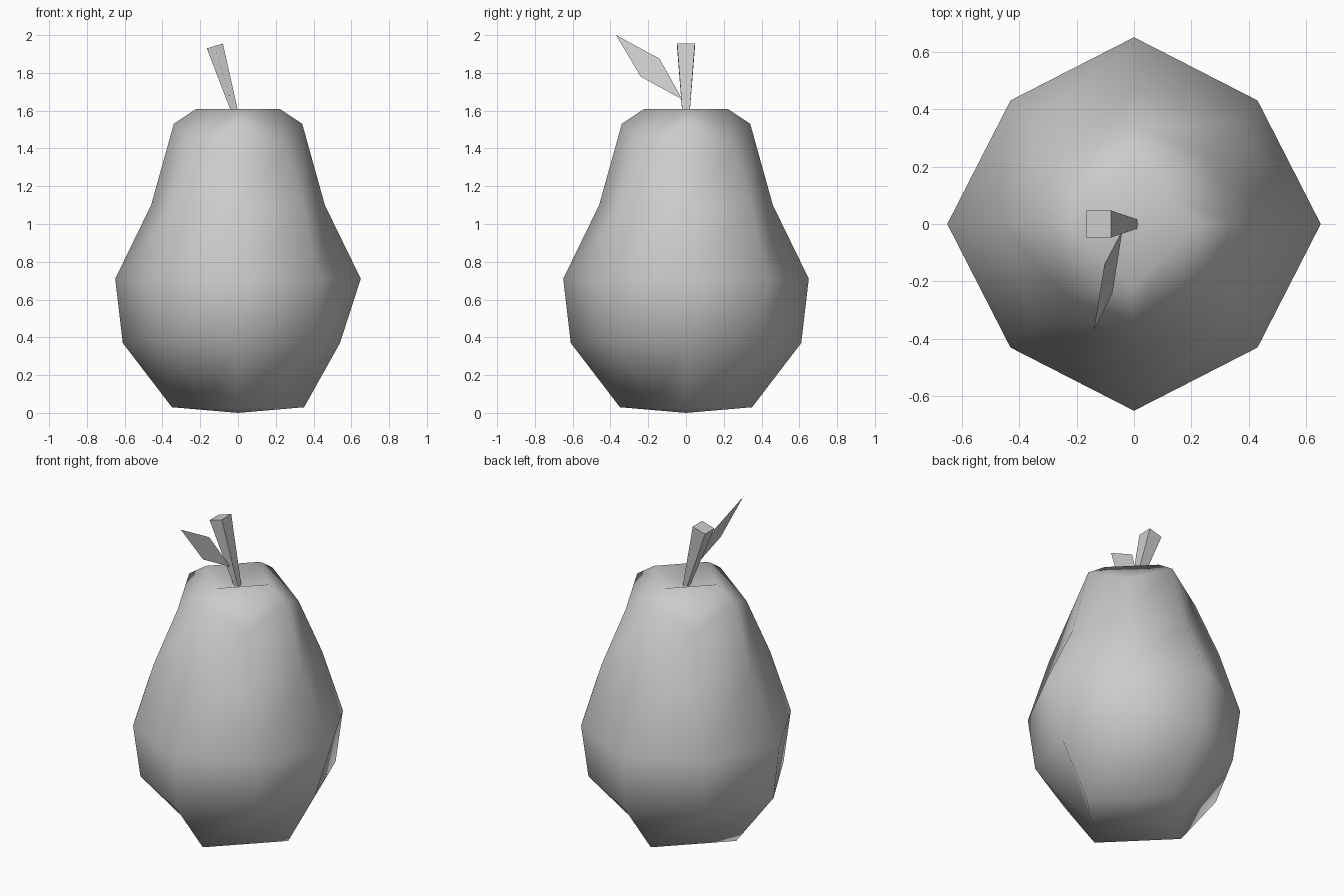
import bpy, bmesh
from math import cos, sin, pi, sqrt

cube = bpy.data.objects.get("Cube")
if cube:
    bpy.data.objects.remove(cube)

grey = bpy.data.materials.new("plain_grey")
grey.use_nodes = True
colour = (0.6, 0.6, 0.6, 1)
grey.diffuse_color = colour
grey.node_tree.nodes["Principled BSDF"].inputs["Base Color"].default_value = colour


def finish(bm, name, smooth=False):
    mesh = bpy.data.meshes.new(name)
    bm.to_mesh(mesh)
    bm.free()
    mesh.materials.append(grey)
    for poly in mesh.polygons:
        poly.use_smooth = smooth
    obj = bpy.data.objects.new(name, mesh)
    bpy.context.collection.objects.link(obj)
    return obj


# Fruit body: eight-sided rings (corner radius, corner z, side offset, side z)
rings = [
    (0.35, 0.03, 0.175, 0.03),
    (0.61, 0.37, 0.40, 0.39),
    (0.65, 0.71, 0.43, 0.71),
    (0.46, 1.10, 0.345, 1.09),
    (0.34, 1.53, 0.248, 1.42),
    (0.22, 1.61, 0.11, 1.61),
]
bm = bmesh.new()
loops = []
for corner, corner_z, side, side_z in rings:
    loop = []
    for i in range(8):
        r, z = (side * sqrt(2), side_z) if i % 2 else (corner, corner_z)
        loop.append(bm.verts.new((r * cos(i * pi / 4), r * sin(i * pi / 4), z)))
    loops.append(loop)
loops[1][0].co.x = 0.54  # dent on one side

for low, high in zip(loops, loops[1:]):
    for i in range(8):
        j = (i + 1) % 8
        bm.faces.new((low[i], low[j], high[j], high[i]))

# Dimpled crown and slightly pointed base, each a two by two grid
for loop, z in ((loops[0], 0.0), (loops[-1], 1.54)):
    centre = bm.verts.new((0, 0, z))
    for i in range(0, 8, 2):
        bm.faces.new((centre, loop[i - 1], loop[i], loop[i + 1]))
bmesh.ops.recalc_face_normals(bm, faces=bm.faces)
finish(bm, "fruit_body", smooth=True)

# Leaning stem that widens towards its cut end
bm = bmesh.new()
ends = []
for left, left_z, right, right_z, half in (
    (-0.012, 1.53, 0.015, 1.53, 0.015),
    (-0.165, 1.93, -0.08, 1.955, 0.047),
):
    ends.append([bm.verts.new(p) for p in (
        (left, -half, left_z), (right, -half, right_z),
        (right, half, right_z), (left, half, left_z))])
for i in range(4):
    j = (i + 1) % 4
    bm.faces.new((ends[0][i], ends[0][j], ends[1][j], ends[1][i]))
for end in ends:
    bm.faces.new(end)
bmesh.ops.recalc_face_normals(bm, faces=bm.faces)
finish(bm, "stem")

# Single flat leaf
bm = bmesh.new()
outline = ((-0.04, -0.02, 1.66), (-0.075, -0.24, 1.78),
           (-0.14, -0.37, 2.0), (-0.103, -0.14, 1.875))
bm.faces.new([bm.verts.new(p) for p in outline])
finish(bm, "leaf")
